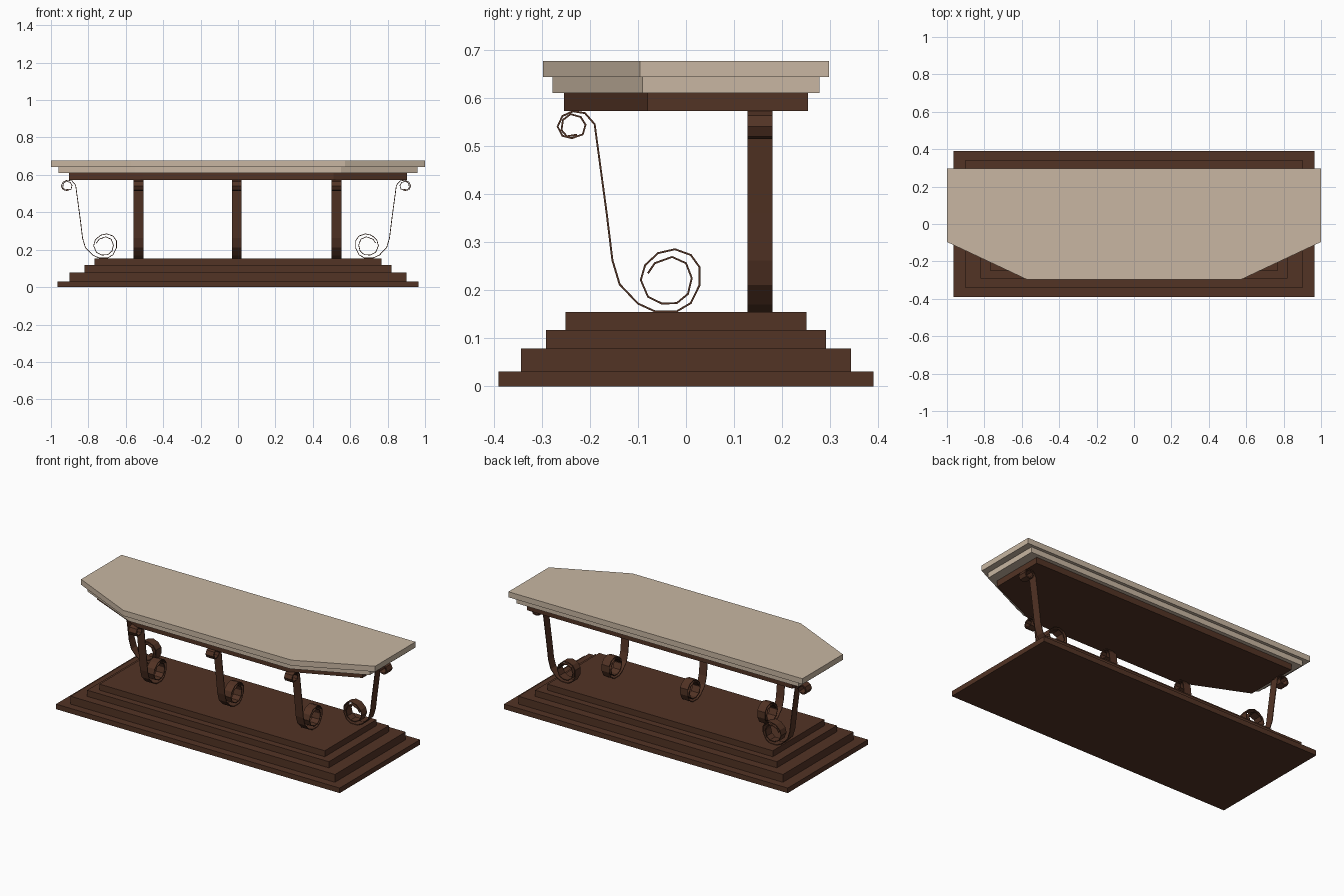
import bpy, bmesh
from mathutils import Vector

if "Cube" in bpy.data.objects:
    bpy.data.objects.remove(bpy.data.objects["Cube"])


def material(name, col):
    m = bpy.data.materials.new(name)
    m.diffuse_color = (*col, 1)
    m.use_nodes = True
    m.node_tree.nodes["Principled BSDF"].inputs["Base Color"].default_value = m.diffuse_color
    return m


WOOD = material("dark wood", (0.085, 0.033, 0.018))
STONE = material("cream stone", (0.58, 0.47, 0.36))


def finish(bm, name, mat):
    bmesh.ops.recalc_face_normals(bm, faces=bm.faces)
    me = bpy.data.meshes.new(name)
    bm.to_mesh(me)
    bm.free()
    me.materials.append(mat)
    ob = bpy.data.objects.new(name, me)
    bpy.context.collection.objects.link(ob)
    return ob


def slab(name, outline, z0, z1, mat):
    bm = bmesh.new()
    face = bm.faces.new([bm.verts.new((x, y, z0)) for x, y in outline])
    top = bmesh.ops.extrude_face_region(bm, geom=[face])["geom"]
    bmesh.ops.translate(bm, vec=(0, 0, z1 - z0),
                        verts=[v for v in top if isinstance(v, bmesh.types.BMVert)])
    return finish(bm, name, mat)


# stepped base
steps = [(0.965, 0.39, 0, 0.031), (0.90, 0.343, 0.031, 0.079),
         (0.822, 0.291, 0.079, 0.117), (0.766, 0.251, 0.117, 0.154)]
for i, (x, y, z0, z1) in enumerate(steps):
    slab(f"base_step_{i + 1}", [(-x, -y), (x, -y), (x, y), (-x, y)], z0, z1, WOOD)

# table top layers, front corners cut off
layers = [("top_support", 0.903, 0.254, 0.51, 0.08, 0.573, 0.61, WOOD),
          ("lower_top", 0.96, 0.278, 0.55, 0.09, 0.61, 0.643, STONE),
          ("upper_top", 1.0, 0.297, 0.572, 0.096, 0.643, 0.677, STONE)]
for name, x, y, cx, cy, z0, z1, mat in layers:
    slab(name, [(-cx, -y), (cx, -y), (x, -cy), (x, y), (-x, y), (-x, -cy)], z0, z1, mat)

# scroll leg centre line: small coil, stem, large coil
PATH = [(-.227, .523), (-.248, .520), (-.259, .533), (-.256, .554), (-.24, .566),
        (-.219, .560), (-.209, .544), (-.2146, .524), (-.2375, .516), (-.257, .521),
        (-.267, .54), (-.257, .562), (-.235, .572), (-.21, .568), (-.19, .545),
        (-.165, .36), (-.153, .262), (-.138, .212), (-.1, .172), (-.065, .156),
        (-.019, .156), (.010, .173), (.028, .210), (.028, .248), (.010, .273),
        (-.023, .285), (-.058, .277), (-.085, .252), (-.094, .221), (-.079, .186),
        (-.05, .172), (-.019, .173), (.004, .192), (.012, .225), (0, .256),
        (-.029, .269), (-.065, .256), (-.079, .235)]


def ribbon(name, place, width=0.052, thick=0.004):
    """Thin strip along PATH; place(u, w, z) maps it into the model."""
    pts = [Vector(p) for p in PATH]
    bm = bmesh.new()
    rings = []
    for i, p in enumerate(pts):
        a = (p - pts[i - 1]).normalized() if i else Vector((0, 0))
        b = (pts[i + 1] - p).normalized() if i + 1 < len(pts) else Vector((0, 0))
        t = (a + b).normalized()
        n = Vector((-t.y, t.x)) * thick / 2
        rings.append([bm.verts.new(place(q.x, w, q.y)) for q, w in
                      ((p + n, -width / 2), (p + n, width / 2),
                       (p - n, width / 2), (p - n, -width / 2))])
    for r, s in zip(rings, rings[1:]):
        for k in range(4):
            j = (k + 1) % 4
            bm.faces.new((r[k], r[j], s[j], s[k]))
    bm.faces.new(rings[0])
    bm.faces.new(rings[-1])
    return finish(bm, name, WOOD)


# three front legs and one at each end
for i, x in enumerate((-0.532, -0.007, 0.527)):
    ribbon(f"front_leg_{i + 1}", lambda u, w, z: (x + w, u, z))
ribbon("left_leg", lambda u, w, z: (u - 0.678, 0.154 + w, z))
ribbon("right_leg", lambda u, w, z: (0.657 - u, 0.154 + w, z))
